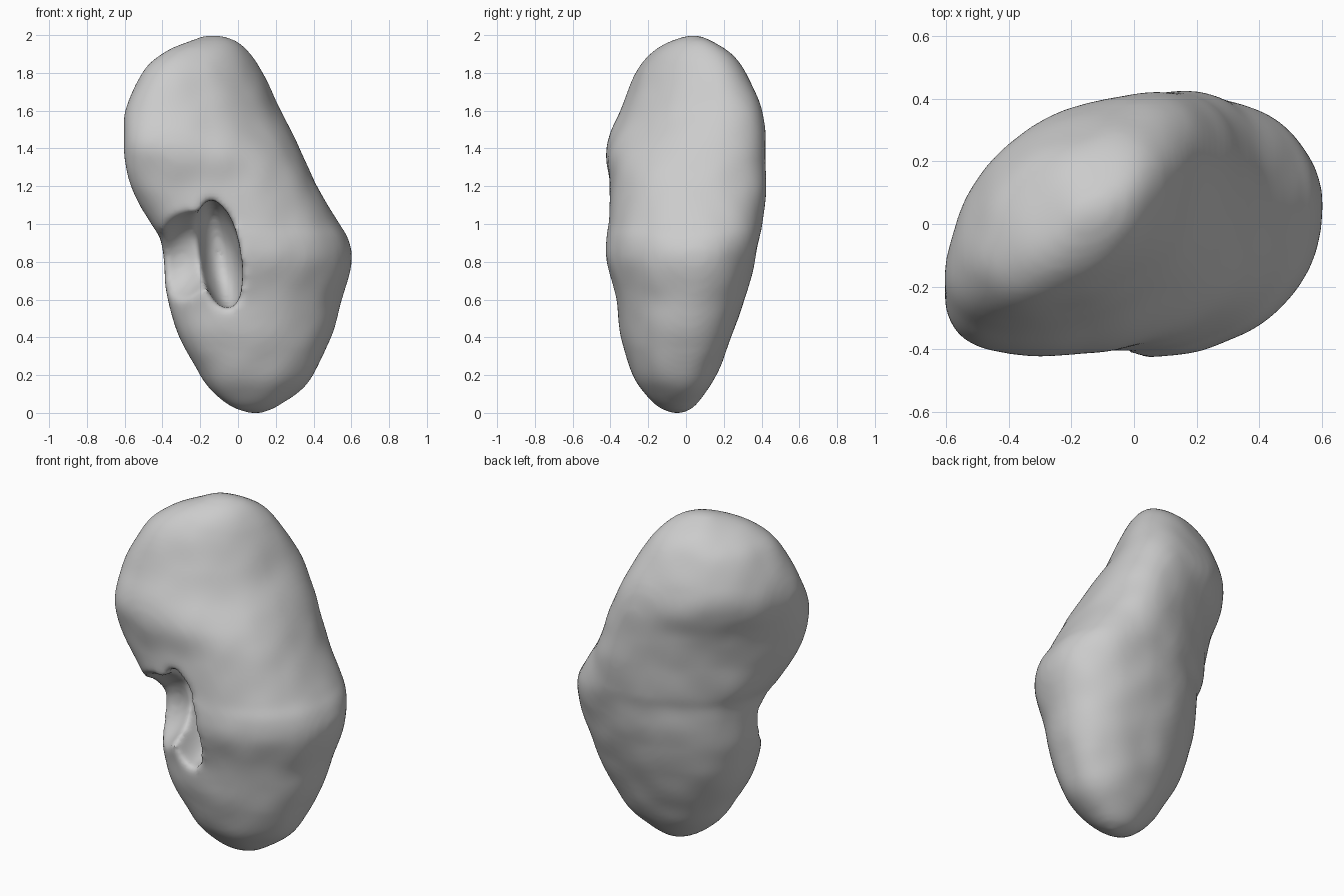
import bpy, bmesh, math
from mathutils import Vector, Matrix, noise

cube = bpy.data.objects.get("Cube")
if cube:
    bpy.data.objects.remove(cube, do_unlink=True)

# Single matte grey
grey = bpy.data.materials.new("plain grey")
grey.use_nodes = True
colour = (0.6, 0.6, 0.6, 1)
grey.diffuse_color = colour
grey.node_tree.nodes["Principled BSDF"].inputs["Base Color"].default_value = colour

# Levels of the body: height, left and right limits, front and back limits
LEVELS = [
    (0.0, 0.05, 0.13, -0.08, -0.02),
    (0.03, -0.04, 0.21, -0.15, 0.04),
    (0.1, -0.12, 0.31, -0.22, 0.1),
    (0.2, -0.2, 0.4, -0.28, 0.16),
    (0.4, -0.31, 0.49, -0.34, 0.24),
    (0.6, -0.37, 0.55, -0.37, 0.31),
    (0.8, -0.39, 0.6, -0.42, 0.36),
    (0.92, -0.41, 0.58, -0.425, 0.385),
    (1.0, -0.46, 0.53, -0.415, 0.4),
    (1.2, -0.565, 0.41, -0.4, 0.42),
    (1.4, -0.6, 0.32, -0.42, 0.42),
    (1.6, -0.59, 0.22, -0.345, 0.4),
    (1.8, -0.5, 0.125, -0.255, 0.31),
    (1.9, -0.39, 0.06, -0.18, 0.235),
    (1.96, -0.26, -0.01, -0.08, 0.14),
    (1.99, -0.18, -0.1, 0.01, 0.06),
]
SIDES = 64
STEPS = 6


def spline(a, b, c, d, t):
    """Smooth curve between b and c."""
    return b + t / 2 * (c - a + t * (2 * a - 5 * b + 4 * c - d
                                     + t * (3 * (b - c) + d - a)))


def smooth_levels():
    ends = [LEVELS[0], *LEVELS, LEVELS[-1]]
    for quad in zip(ends, ends[1:], ends[2:], ends[3:]):
        for k in range(STEPS):
            yield [spline(*values, k / STEPS) for values in zip(*quad)]
    yield LEVELS[-1]


def power(v, p=0.9):
    return math.copysign(abs(v) ** p, v)


def section(level):
    """Skewed oval ring, fuller at the front right around the upper lobe."""
    z, left, right, front, back = level
    skew = 0.18 + 0.26 * min(max((z - 0.8) / 0.6, 0), 1)
    bulge = 0.3 * math.exp(-((z - 1.22) / 0.22) ** 2)
    ring = []
    for i in range(SIDES):
        t = math.tau * i / SIDES
        phase = skew + bulge * math.sin(t - math.pi / 4)
        x = (left + right + (right - left) * power(math.cos(t))) / 2
        y = (front + back + (back - front) * power(math.sin(t + phase))) / 2
        ring.append(Vector((x, y, z)))
    return ring


def finish(bm, name):
    bmesh.ops.recalc_face_normals(bm, faces=bm.faces)
    mesh = bpy.data.meshes.new(name)
    bm.to_mesh(mesh)
    bm.free()
    obj = bpy.data.objects.new(name, mesh)
    bpy.context.collection.objects.link(obj)
    obj.data.materials.append(grey)
    return obj


# Bean-shaped body lofted through the levels
bm = bmesh.new()
rings = [[bm.verts.new(p) for p in section(lv)] for lv in smooth_levels()]
for low, high in zip(rings, rings[1:]):
    for i in range(SIDES):
        j = (i + 1) % SIDES
        bm.faces.new((low[i], low[j], high[j], high[i]))
bm.faces.new(rings[0][::-1])
bm.faces.new(rings[-1])
body = finish(bm, "kidney_body")


# Hollow on the inner side, cut by overlapping ellipsoids
def hollow(name, centre, radii, lean):
    bm = bmesh.new()
    matrix = (Matrix.Translation(centre) @ Matrix.Rotation(lean, 4, "Y")
              @ Matrix.Diagonal((*radii, 1)))
    bmesh.ops.create_icosphere(bm, subdivisions=4, radius=1, matrix=matrix)
    cutter = finish(bm, name)
    cutter.hide_render = True
    cutter.hide_set(True)
    cut = body.modifiers.new(name, "BOOLEAN")
    cut.operation = "DIFFERENCE"
    cut.solver = "EXACT"
    cut.object = cutter
    return cutter


cutters = [
    hollow("deep_hollow_cutter", (-0.1, -0.3, 0.84), (0.12, 0.32, 0.3), -0.18),
    hollow("side_hollow_cutter", (-0.31, -0.42, 0.8), (0.2, 0.3, 0.29), 0.65),
]

# Fuse and round the cut edges
remesh = body.modifiers.new("fuse", "REMESH")
remesh.mode = "VOXEL"
remesh.voxel_size = 0.018
remesh.use_smooth_shade = True
smooth = body.modifiers.new("soften", "SMOOTH")
smooth.factor = 0.5
smooth.iterations = 16

# Bake the result and add gentle organic unevenness
graph = bpy.context.evaluated_depsgraph_get()
mesh = bpy.data.meshes.new_from_object(body.evaluated_get(graph))
body.modifiers.clear()
body.data = mesh
for cutter in cutters:
    bpy.data.objects.remove(cutter, do_unlink=True)
for v, n in [(v, v.normal.copy()) for v in mesh.vertices]:
    v.co += n * (0.004 + 0.006 * noise.noise(v.co * 6))
for face in mesh.polygons:
    face.use_smooth = True

# Settle on the ground
floor = min(v.co.z for v in mesh.vertices)
for v in mesh.vertices:
    v.co.z -= floor
